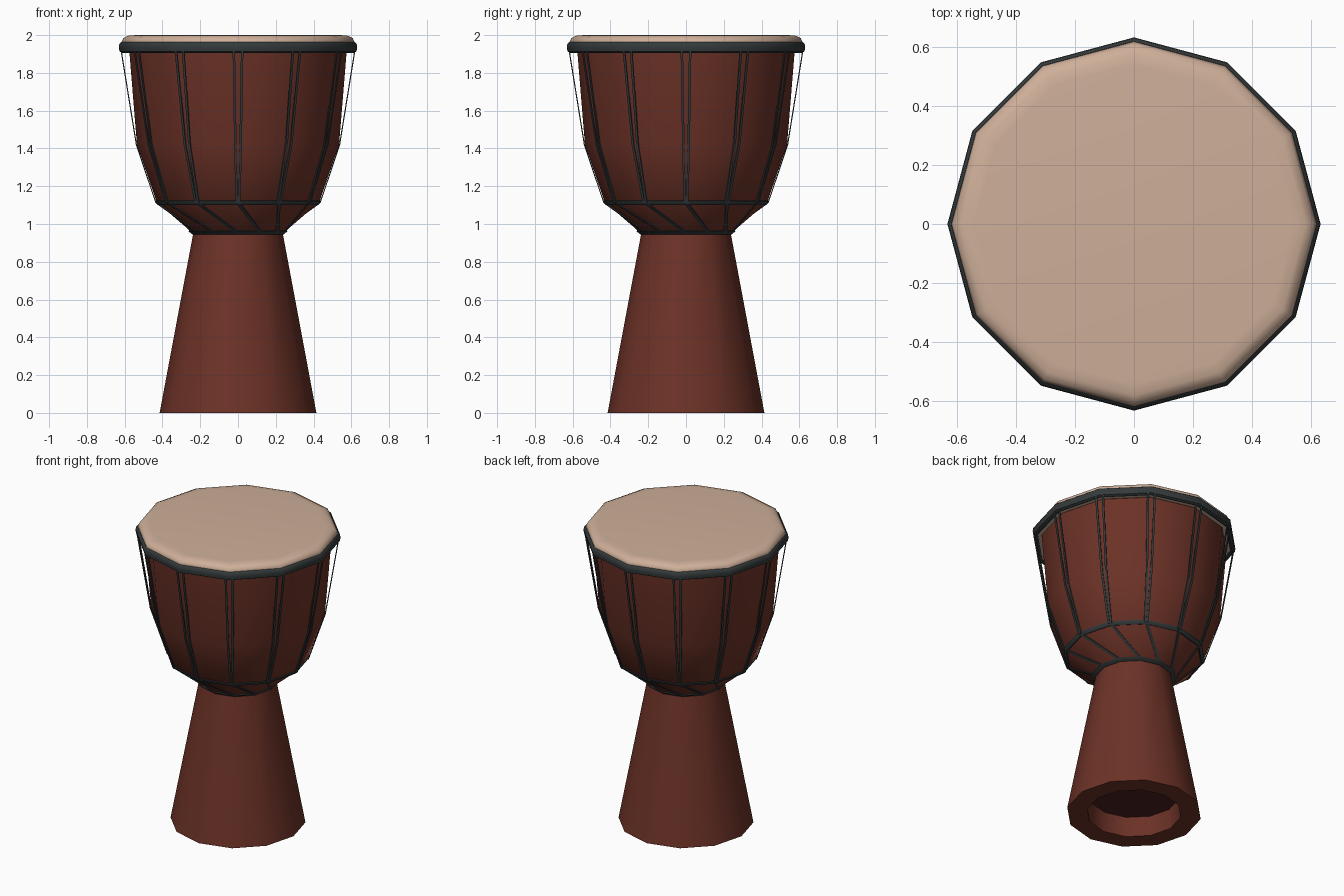
import bpy, bmesh, math
from mathutils import Vector

if "Cube" in bpy.data.objects:
    bpy.data.objects.remove(bpy.data.objects["Cube"])

SIDES = 12


def mat(name, rgb):
    m = bpy.data.materials.new(name)
    m.diffuse_color = (*rgb, 1)
    m.use_nodes = True
    m.node_tree.nodes["Principled BSDF"].inputs["Base Color"].default_value = m.diffuse_color
    return m


WOOD = mat("red brown wood", (0.150, 0.032, 0.020))
DARK = mat("dark inner wood", (0.075, 0.014, 0.014))
SKIN = mat("tan drum skin", (0.62, 0.43, 0.32))
ROPE = mat("charcoal rope", (0.035, 0.042, 0.044))


def finish(name, bm, material, angle=50):
    bmesh.ops.recalc_face_normals(bm, faces=bm.faces)
    me = bpy.data.meshes.new(name)
    bm.to_mesh(me)
    bm.free()
    me.materials.append(material)
    ob = bpy.data.objects.new(name, me)
    bpy.context.collection.objects.link(ob)
    bpy.ops.object.select_all(action='DESELECT')
    ob.select_set(True)
    bpy.context.view_layer.objects.active = ob
    bpy.ops.object.shade_smooth_by_angle(angle=math.radians(angle))
    return ob


def polar(r, a, z):
    return Vector((r * math.cos(a), r * math.sin(a), z))


def lathe(name, profile, material, closed=False, cap_ends=False):
    """Turn an (r, z) profile into a twelve-sided form."""
    bm = bmesh.new()
    rings = [[bm.verts.new(polar(r, math.tau * i / SIDES, z)) for i in range(SIDES)]
             for r, z in profile]
    pairs = list(zip(rings, rings[1:]))
    if closed:
        pairs.append((rings[-1], rings[0]))
    for lo, hi in pairs:
        for i in range(SIDES):
            j = (i + 1) % SIDES
            bm.faces.new((lo[i], lo[j], hi[j], hi[i]))
    if cap_ends:
        bm.faces.new(rings[0])
        bm.faces.new(rings[-1])
    return finish(name, bm, material)


def strip(bm, points, side, out, width, thick=0.006):
    """Thin rope strip running through the points."""
    s, o = side * width / 2, out * thick
    rows = [[bm.verts.new(p + v) for v in (-s, s, s + o, -s + o)] for p in points]
    for a, b in zip(rows, rows[1:]):
        for i in range(4):
            j = (i + 1) % 4
            bm.faces.new((a[i], a[j], b[j], b[i]))
    bm.faces.new(rows[0])
    bm.faces.new(rows[-1])


# wooden body: hollow foot, waist and bowl in one turned shell
lathe("body", [(0.28, 0.13), (0.29, 0), (0.415, 0), (0.237, 0.95), (0.43, 1.115),
               (0.535, 1.42), (0.575, 1.91), (0.55, 1.93)], WOOD)
lathe("foot_bore_end", [(0.283, 0.13), (0.283, 0.14)], DARK, cap_ends=True)

# skin stretched over the rim, and the hoop holding it
lathe("drum_skin", [(0.56, 1.915), (0.60, 1.915), (0.618, 1.96), (0.607, 1.985),
                    (0.58, 1.997), (0.54, 2.0)], SKIN, cap_ends=True)
lathe("hoop", [(0.598, 1.912), (0.612, 1.905), (0.627, 1.913), (0.631, 1.935),
               (0.628, 1.955), (0.618, 1.963), (0.60, 1.95)], ROPE, closed=True)

# rope rings around the bowl and the waist
lathe("bowl_rope_ring", [(0.415, 1.103), (0.423, 1.1), (0.437, 1.112), (0.44, 1.122),
                         (0.425, 1.125)], ROPE, closed=True)
lathe("waist_rope_ring", [(0.232, 0.945), (0.243, 0.945), (0.262, 0.962), (0.245, 0.97)],
      ROPE, closed=True)

# paired tension ropes down every corner, then slanted ropes to the waist
tension, lacing = bmesh.new(), bmesh.new()
for k in range(SIDES):
    a = math.tau * k / SIDES
    b = a + math.tau / SIDES
    out = polar(1, a, 0)
    tan = Vector((-out.y, out.x, 0))
    for sign in (-1, 1):
        pts = [polar(r, a, z) + tan * sign * off for r, z, off in
               ((0.615, 1.915, 0.022), (0.535, 1.42, 0.014), (0.431, 1.11, 0.007))]
        strip(tension, pts, tan, out, 0.013)
    top, low = polar(0.43, a, 1.115), polar(0.24, b, 0.955)
    mid = (a + b) / 2
    normal = polar(0.65, mid, -0.76).normalized()
    side = normal.cross(low - top).normalized()
    strip(lacing, [top, low], side, normal, 0.018)
finish("tension_ropes", tension, ROPE)
finish("lower_lacing", lacing, ROPE)
